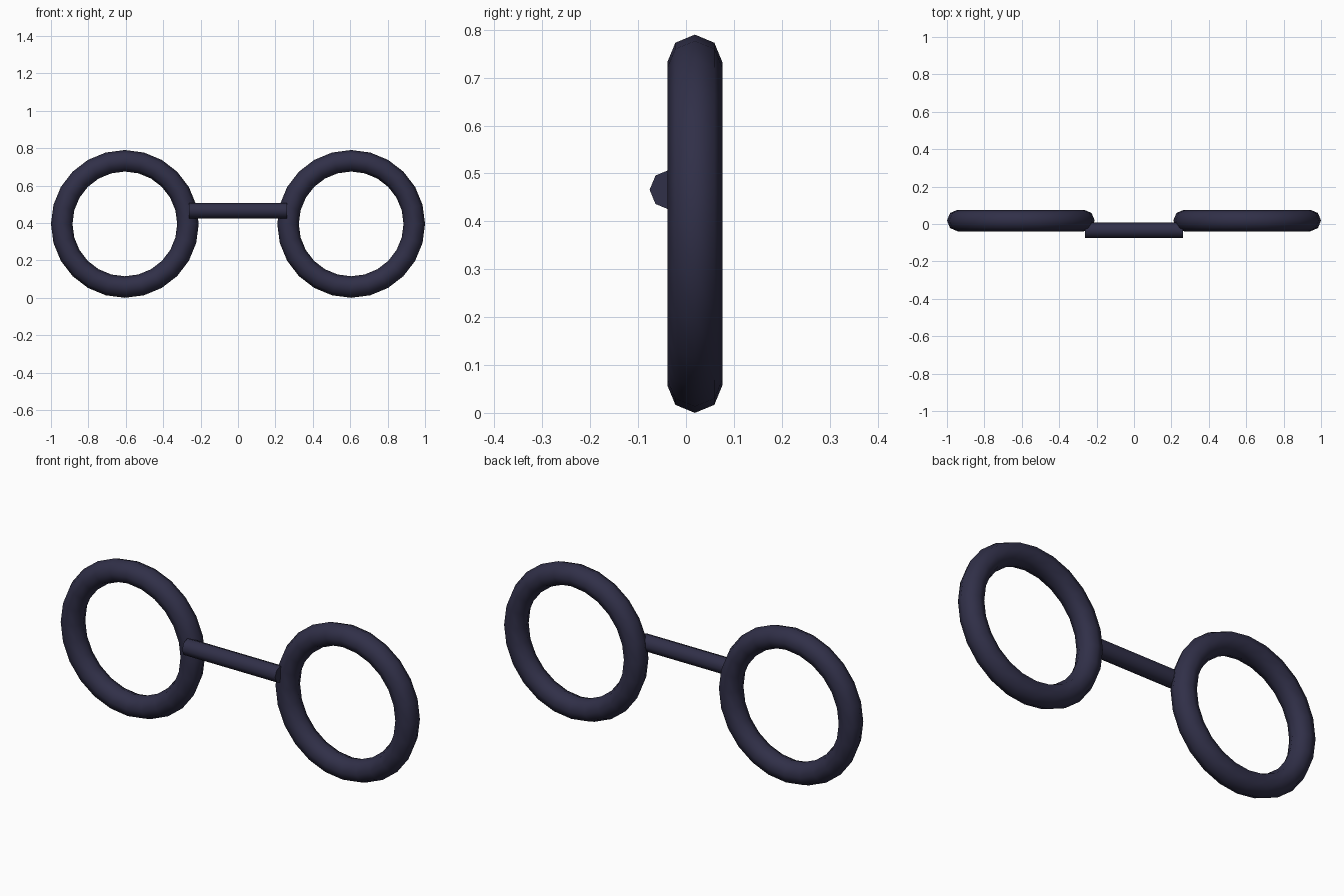
import bpy, math
from mathutils import Matrix

if "Cube" in bpy.data.objects:
    bpy.data.objects.remove(bpy.data.objects["Cube"])

frame = bpy.data.materials.new("dark navy frame")
frame.diffuse_color = (0.030, 0.029, 0.065, 1)
frame.use_nodes = True
frame.node_tree.nodes["Principled BSDF"].inputs["Base Color"].default_value = frame.diffuse_color


def finish(name):
    ob = bpy.context.object
    ob.name = name
    ob.data.materials.append(frame)
    # Smooth around the eight-sided sections, sharp at the end caps
    bpy.ops.object.shade_smooth_by_angle(angle=math.radians(60))
    return ob


# Lens rims: eight-sided tubes, upright and facing front
for side, x in (("left", -0.605), ("right", 0.605)):
    bpy.ops.mesh.primitive_torus_add(
        major_segments=24, minor_segments=8, major_radius=0.3375,
        minor_radius=0.0575, location=(x, 0.0185, 0.395),
        rotation=(math.pi / 2, 0, 0))
    finish(side + "_rim")

# Nose bridge: straight eight-sided bar across the front of the rims
bpy.ops.mesh.primitive_cylinder_add(
    vertices=8, radius=0.042, depth=0.524, location=(0, -0.034, 0.466),
    rotation=(0, math.pi / 2, 0))
finish("bridge")
